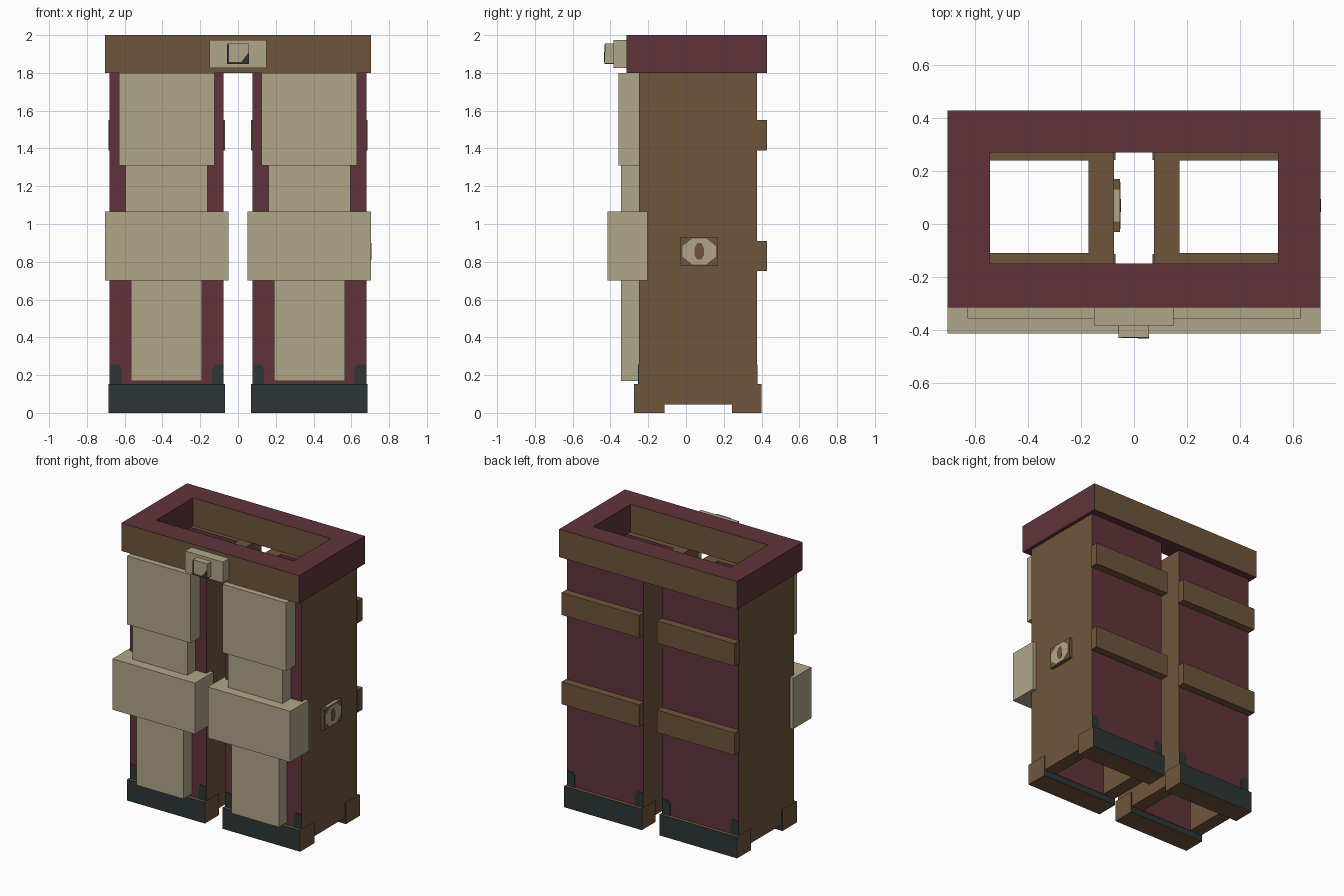
import bpy, bmesh, math

old = bpy.data.objects.get("Cube")
if old:
    bpy.data.objects.remove(old, do_unlink=True)


def linear(v):
    v /= 255
    return v / 12.92 if v < 0.04045 else ((v + 0.055) / 1.055) ** 2.4


def material(name, r, g, b):
    m = bpy.data.materials.new(name)
    m.use_nodes = True
    color = (linear(r), linear(g), linear(b), 1)
    m.diffuse_color = color
    bsdf = next(n for n in m.node_tree.nodes if n.type == 'BSDF_PRINCIPLED')
    bsdf.inputs["Base Color"].default_value = color
    bsdf.inputs["Roughness"].default_value = 0.9
    return m


BEIGE = material("beige", 176, 166, 137)
BROWN = material("brown", 111, 85, 60)
MAROON = material("maroon", 96, 52, 59)
DARK = material("dark slate", 46, 54, 54)


def finish(bm, name, colors):
    """Colour faces by the axis they face: colors = (x, y, z)."""
    bmesh.ops.recalc_face_normals(bm, faces=bm.faces)
    mesh = bpy.data.meshes.new(name)
    for f in bm.faces:
        f.material_index = max(range(3), key=lambda i: abs(f.normal[i]))
    for c in colors:
        mesh.materials.append(c)
    bm.to_mesh(mesh)
    bm.free()
    ob = bpy.data.objects.new(name, mesh)
    bpy.context.collection.objects.link(ob)
    return ob


def box(name, x, y, z, colors):
    bm = bmesh.new()
    bmesh.ops.create_cube(bm, size=1)
    for v in bm.verts:
        for i, (lo, hi) in enumerate((x, y, z)):
            v.co[i] = hi if v.co[i] > 0 else lo
    return finish(bm, name, colors)


def tube(name, x, y, hole_x, hole_y, z, colors):
    """Rectangular tube open at both ends."""
    bm = bmesh.new()

    def loop(xs, ys, h):
        return [bm.verts.new((xs[a], ys[b], h)) for a, b in ((0, 0), (1, 0), (1, 1), (0, 1))]

    loops = [loop(x, y, z[0]), loop(x, y, z[1]), loop(hole_x, hole_y, z[1]), loop(hole_x, hole_y, z[0])]
    for a, b in zip(loops, loops[1:] + loops[:1]):
        for i in range(4):
            j = (i + 1) % 4
            bm.faces.new((a[i], a[j], b[j], b[i]))
    return finish(bm, name, colors)


def plate(name, points, depth, colors):
    """Extrude a 3D outline by a depth vector."""
    bm = bmesh.new()
    face = bm.faces.new([bm.verts.new(p) for p in points])
    out = bmesh.ops.extrude_face_region(bm, geom=[face])
    moved = [g for g in out["geom"] if isinstance(g, bmesh.types.BMVert)]
    bmesh.ops.translate(bm, verts=moved, vec=depth)
    return finish(bm, name, colors)


def span(c, half):
    return (c - half, c + half)


plain = lambda c: (c, c, c)
FRONT, BACK = -0.25, 0.375

for side, cx in (("left", 0.378), ("right", -0.378)):
    # Hollow trouser leg
    tube(side + "_leg", span(cx, 0.302), (FRONT, BACK), span(cx, 0.205), (-0.11, 0.24),
         (0.045, 1.8), (BROWN, MAROON, BROWN))

    # Toe and heel bars with painted corner tabs above them
    for part, y0, y1, wall, out in (("toe", -0.275, -0.113, FRONT, -1), ("heel", 0.243, 0.4, BACK, 1)):
        box(f"{side}_{part}_bar", span(cx, 0.308), (y0, y1), (0, 0.152), (BROWN, DARK, BROWN))
        for s in (-1, 1):
            outline = [(0.302, 0.15), (0.302, 0.255), (0.255, 0.255), (0.24, 0.235), (0.24, 0.15)]
            plate(f"{side}_{part}_corner_tab", [(cx + s * px, wall, pz) for px, pz in outline],
                  (0, out * 0.004, 0), plain(DARK))

    # Straps across the back
    for label, z0 in (("upper", 1.39), ("lower", 0.75)):
        box(f"{side}_{label}_strap", span(cx, 0.308), (0.373, 0.43), (z0, z0 + 0.16), plain(BROWN))

    # Padding down the front
    for label, half, y0, y1, z0, z1 in (
            ("thigh_pad", 0.2525, -0.357, FRONT, 1.31, 1.8),
            ("upper_knee_pad", 0.2175, -0.345, FRONT, 1.06, 1.31),
            ("knee_pad", 0.327, -0.415, -0.205, 0.70, 1.065),
            ("shin_pad", 0.1875, -0.345, FRONT, 0.17, 0.70)):
        box(f"{side}_{label}", span(cx, half), (y0, y1), (z0, z1), plain(BEIGE))

    # Badge on the +x side of each leg: block, pale disc, dark centre
    bx, by, bz = cx + 0.325, 0.07, 0.855
    box(side + "_badge_block", (cx + 0.30, bx), span(by, 0.1), span(bz, 0.075), plain(BROWN))
    for label, ry, rz, t in (("disc", 0.09, 0.07, 0.002), ("centre", 0.026, 0.045, 0.004)):
        ring = [math.radians(22.5 + 45 * i) for i in range(8)]
        plate(f"{side}_badge_{label}",
              [(bx, by + ry * math.cos(a) * 1.06, bz + rz * math.sin(a) * 1.06) for a in ring],
              (t, 0, 0), plain(BEIGE if label == "disc" else BROWN))
    box(side + "_badge_top_stripe", (cx + 0.302, bx), span(by, 0.06),
        (bz + 0.075, bz + 0.077), plain(BEIGE))

# Belt ring around the waist
tube("belt", (-0.705, 0.705), (-0.315, 0.43), (-0.545, 0.545), (-0.15, 0.27),
     (1.8, 2.0), (MAROON, BROWN, MAROON))

# Buckle with a raised stud and its dark trim
box("buckle", span(0, 0.15), (-0.385, -0.313), (1.825, 1.975), plain(BEIGE))
box("buckle_stud", span(0, 0.057), (-0.43, -0.383), (1.853, 1.955), plain(BEIGE))
box("stud_bottom_trim", span(0, 0.057), (-0.432, -0.385), (1.848, 1.857), plain(DARK))
box("stud_side_trim", (-0.059, -0.047), (-0.432, -0.385), (1.857, 1.95), plain(DARK))
plate("stud_corner_trim", [(0.057, -0.43, 1.855), (0.057, -0.43, 1.91), (0.015, -0.43, 1.855)],
      (0, -0.003, 0), plain(DARK))
